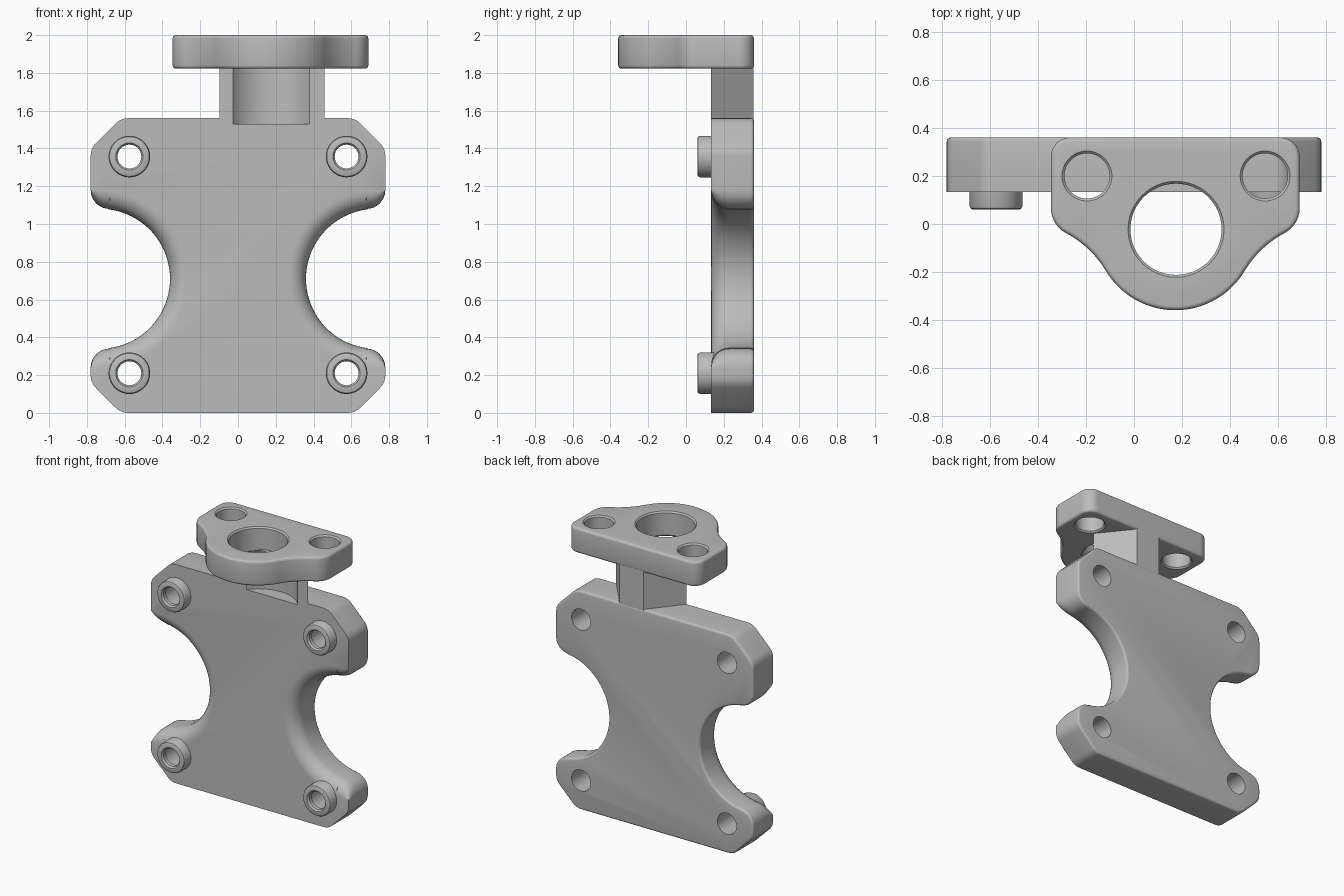
import bpy, bmesh
from math import sin, cos, pi, radians

if "Cube" in bpy.data.objects:
    bpy.data.objects.remove(bpy.data.objects["Cube"], do_unlink=True)

grey = bpy.data.materials.new("plain grey")
grey.use_nodes = True
grey.diffuse_color = (0.5, 0.5, 0.5, 1)
grey.node_tree.nodes["Principled BSDF"].inputs["Base Color"].default_value = (0.5, 0.5, 0.5, 1)


def arc(cx, cy, rx, a0, a1, n=12, ry=None):
    ry = rx if ry is None else ry
    angles = [radians(a0 + (a1 - a0) * i / n) for i in range(n + 1)]
    return [(cx + rx * cos(a), cy + ry * sin(a)) for a in angles]


def circle(cx, cy, r, n=48):
    return arc(cx, cy, r, 0, 360, n)[:-1]


def mirrored(half, cx=0):
    """Close a right-hand half outline with its mirror image."""
    return [(cx + x, y) for x, y in half] + [(cx - x, y) for x, y in reversed(half)]


def loft(name, layers, axis="Z"):
    """Skin outlines stacked along an axis; each layer is (height, points)."""
    bm = bmesh.new()
    rings = []
    for h, pts in layers:
        rings.append([bm.verts.new((u, v, h) if axis == "Z" else (u, h, v)) for u, v in pts])
    for a, b in zip(rings, rings[1:]):
        for i in range(len(a)):
            j = (i + 1) % len(a)
            bm.faces.new((a[i], a[j], b[j], b[i]))
    bm.faces.new(rings[0])
    bm.faces.new(rings[-1])
    bmesh.ops.recalc_face_normals(bm, faces=bm.faces)
    mesh = bpy.data.meshes.new(name)
    bm.to_mesh(mesh)
    bm.free()
    mesh.materials.append(grey)
    obj = bpy.data.objects.new(name, mesh)
    bpy.context.collection.objects.link(obj)
    return obj


def turned(name, cx, cy, steps, axis="Z"):
    """Round part from (height, radius) steps."""
    return loft(name, [(h, circle(cx, cy, r)) for h, r in steps], axis)


def activate(obj):
    bpy.ops.object.select_all(action="DESELECT")
    obj.select_set(True)
    bpy.context.view_layer.objects.active = obj


def cut(obj, cutters):
    activate(obj)
    for c in cutters:
        c.hide_render = True
        mod = obj.modifiers.new("cut", "BOOLEAN")
        mod.operation, mod.solver, mod.object = "DIFFERENCE", "EXACT", c
        bpy.ops.object.modifier_apply(modifier=mod.name)


# Body plate: chamfered square with a rounded bite on each side
NOTCH_X, NOTCH_Z, NOTCH_R, TAB_R = 0.73, 0.71, 0.37, 0.10
TAB_X = 0.68


def rounded_corner(p, c, q, n=5):
    """Soften corner c between p and q."""
    out = []
    for i in range(n + 1):
        t = i / n
        out.append(tuple((1 - t) ** 2 * a + 2 * t * (1 - t) * b + t * t * d
                         for a, b, d in zip(p, c, q)))
    return out


def plate_outline(d, e=0.0):
    """d rounds over the bite edge, e insets the straight edges."""
    w, bottom, top, s = 0.78 - e, e, 1.56 - e, 0.04
    k = 0.62 - 0.414 * e
    f = w - k

    def chamfer(edge, up):
        a, b = (k, edge), (w, edge + up * f)
        g = s * 0.7
        return (rounded_corner((k - s, edge), a, (k + g, edge + up * g))
                + rounded_corner((w - g, b[1] - up * g), b, (w, b[1] + up * s)))

    low = NOTCH_Z - NOTCH_R - TAB_R
    high = NOTCH_Z + NOTCH_R + TAB_R
    half = chamfer(bottom, 1)
    half += arc(TAB_X, low, w - TAB_X, 0, 90, 10, TAB_R - d)
    half += arc(NOTCH_X, NOTCH_Z, NOTCH_R + d, 263, 97, 40)
    half += arc(TAB_X, high, w - TAB_X, -90, 0, 10, TAB_R - d)
    half += reversed(chamfer(top, -1))
    return mirrored(half)


FRONT, BACK, ROUND = 0.133, 0.36, 0.095
layers = []
for i in range(9):
    a = pi / 2 * i / 8
    layers.append((FRONT + ROUND * (1 - cos(a)), plate_outline(ROUND * (1 - sin(a)))))
for i in range(5):
    a = pi / 2 * i / 4
    e = 0.016 * (1 - cos(a))
    layers.append((BACK - 0.016 * (1 - sin(a)), plate_outline(e, e)))
plate = loft("body_plate", layers, "Y")

# Neck: wedge that narrows towards the back
HUB_X, HUB_Y = 0.175, -0.022
wedge = mirrored([(0.095, BACK - 0.002), (0.277, FRONT)], HUB_X + 0.005)
neck = loft("neck", [(1.55, wedge), (1.84, wedge)])

# Clearance groove down the neck and into the plate edge
groove = turned("groove_cutter", HUB_X, HUB_Y, [(1.53, 0.255), (1.83, 0.255)])
cut(plate, [groove])
cut(neck, [groove])

# Mounting bosses with stepped bores
bosses, cutters = [], [groove]
for side, x in (("right", -0.575), ("left", 0.575)):
    for level, z in (("lower", 0.21), ("upper", 1.357)):
        boss = turned(f"{level}_{side}_boss", x, z,
                      [(0.06, 0.096), (0.064, 0.105), (0.074, 0.11), (0.25, 0.11)], "Y")
        bore = turned("bore_cutter", x, z,
                      [(0.05, 0.08), (0.072, 0.063), (0.10, 0.063), (0.101, 0.075),
                       (0.40, 0.075)], "Y")
        cut(boss, [bore])
        cut(plate, [bore])
        bosses.append(boss)
        cutters.append(bore)


# Top flange: straight back edge, rounded lobe in front
def flange_outline(e):
    w, back, lobe, waist, corner = 0.518, 0.36, 0.337, 0.43, 0.08
    a, b = radians(-31), radians(118)
    wx, wy = (lobe + waist) * cos(a), HUB_Y + (lobe + waist) * sin(a)
    r = (w - wx - waist * cos(b)) / (1 + cos(b))
    half = arc(0, HUB_Y, lobe - e, -89, -31, 24)
    half += arc(wx, wy, waist + e, 149, 118)[1:]
    half += arc(w - r, wy + (waist + r) * sin(b), r - e, -62, 0)[1:]
    half += arc(w - corner, back - corner, corner - e, 0, 90)
    return mirrored(half, HUB_X - 0.003)


LOW, HIGH, EDGE = 1.822, 2.0, 0.018
rim = [(EDGE * (1 - sin(pi / 8 * i)), EDGE * (1 - cos(pi / 8 * i))) for i in range(5)]
layers = [(LOW + h, flange_outline(e)) for e, h in rim]
layers += [(HIGH - h, flange_outline(e)) for e, h in reversed(rim)]
flange = loft("top_flange", layers)

flange_holes = []
for x, y, r in ((HUB_X, HUB_Y, 0.19), (-0.196, 0.2, 0.094), (0.546, 0.2, 0.094)):
    flange_holes.append(turned("flange_hole_cutter", x, y,
                               [(LOW - 0.01, r + 0.02), (LOW + 0.01, r),
                                (HIGH - 0.01, r), (HIGH + 0.01, r + 0.02)]))
cut(flange, flange_holes)

for c in cutters + flange_holes:
    bpy.data.objects.remove(c, do_unlink=True)

# Smooth curved faces, keep edges sharp
for obj in [plate, neck, flange] + bosses:
    activate(obj)
    bpy.ops.object.shade_smooth_by_angle(angle=radians(30))
